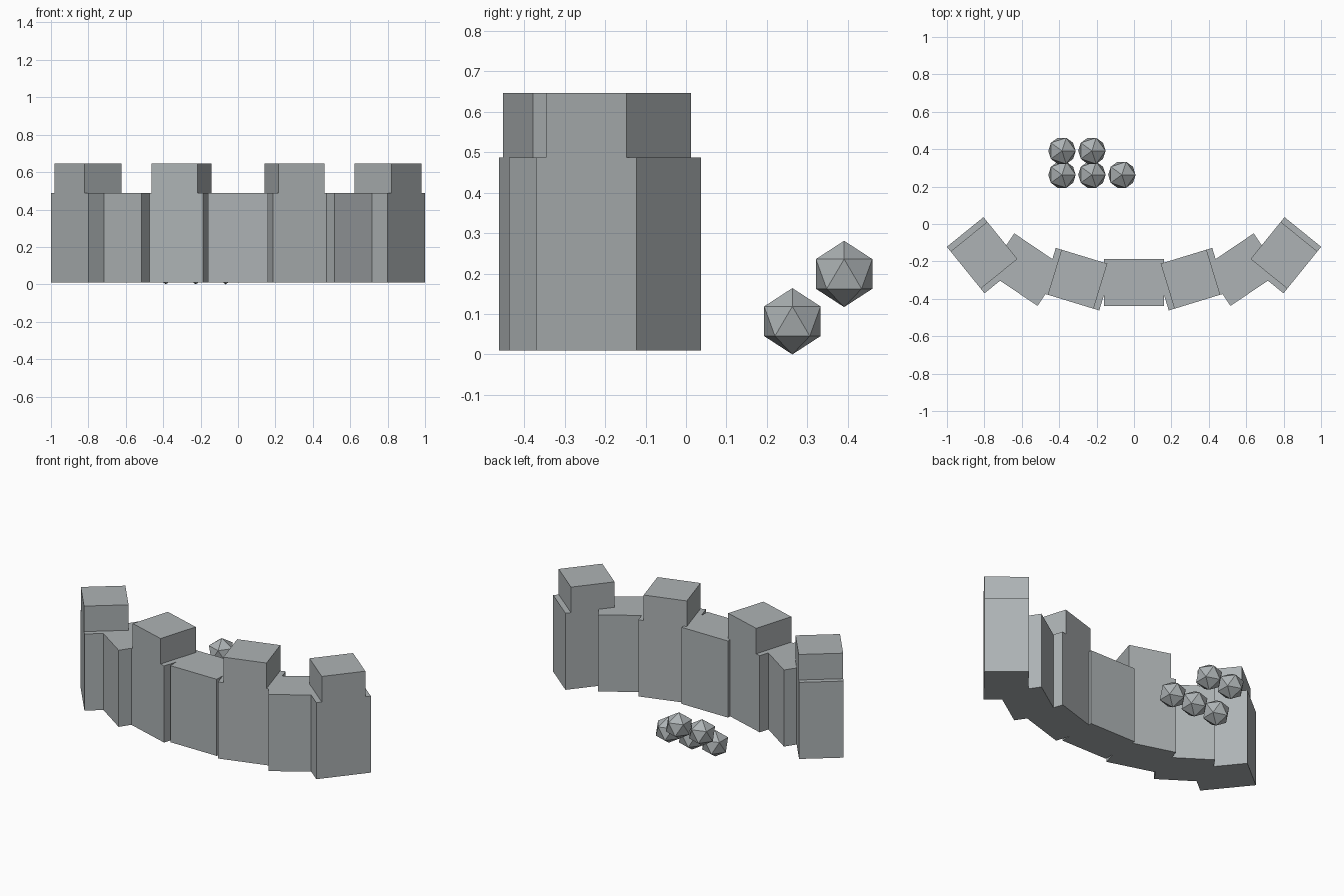
import bpy
from math import radians

if "Cube" in bpy.data.objects:
    bpy.data.objects.remove(bpy.data.objects["Cube"], do_unlink=True)


def make_material(name, color):
    mat = bpy.data.materials.new(name)
    mat.use_nodes = True
    mat.diffuse_color = color
    mat.node_tree.nodes["Principled BSDF"].inputs["Base Color"].default_value = color
    return mat


stone = make_material("stone grey", (0.42, 0.45, 0.46, 1))

DEPTH = 0.252
BASE, LEDGE, TOP = 0.01, 0.487, 0.646


def block(name, x, y, angle, width, low, high):
    """Upright box turned about z."""
    bpy.ops.mesh.primitive_cube_add(size=1, location=(x, y, (low + high) / 2),
                                    rotation=(0, 0, radians(angle)))
    obj = bpy.context.object
    obj.name = name
    obj.scale = (width, DEPTH, high - low)
    obj.data.materials.append(stone)


def wall_section(label, x, y, angle, has_merlon):
    block(label + "_wall", x, y, angle, 0.32, BASE, LEDGE)
    if has_merlon:
        block(label + "_merlon", x, y, angle, 0.256, LEDGE, TOP)


# Curved battlement: a centre section and three mirrored pairs
wall_section("centre", 0, -0.312, 0, False)
pairs = [
    ("inner", 0.302, -0.295, 17, True),
    ("middle", 0.578, -0.244, 34, False),
    ("outer", 0.802, -0.167, 51, True),
]
for label, x, y, angle, has_merlon in pairs:
    for side, sign in (("left", 1), ("right", -1)):
        wall_section(f"{side}_{label}", sign * x, y, sign * angle, has_merlon)

# Stacked throwing stones behind the wall: three in front, two raised at the back
RADIUS = 0.082
for row, count, y, z in (("front", 3, 0.263, RADIUS), ("back", 2, 0.391, 0.199)):
    for i in range(count):
        bpy.ops.mesh.primitive_ico_sphere_add(subdivisions=1, radius=RADIUS,
                                              location=(-0.385 + 0.16 * i, y, z))
        ball = bpy.context.object
        ball.name = f"{row}_stone_{i + 1}"
        ball.data.materials.append(stone)
